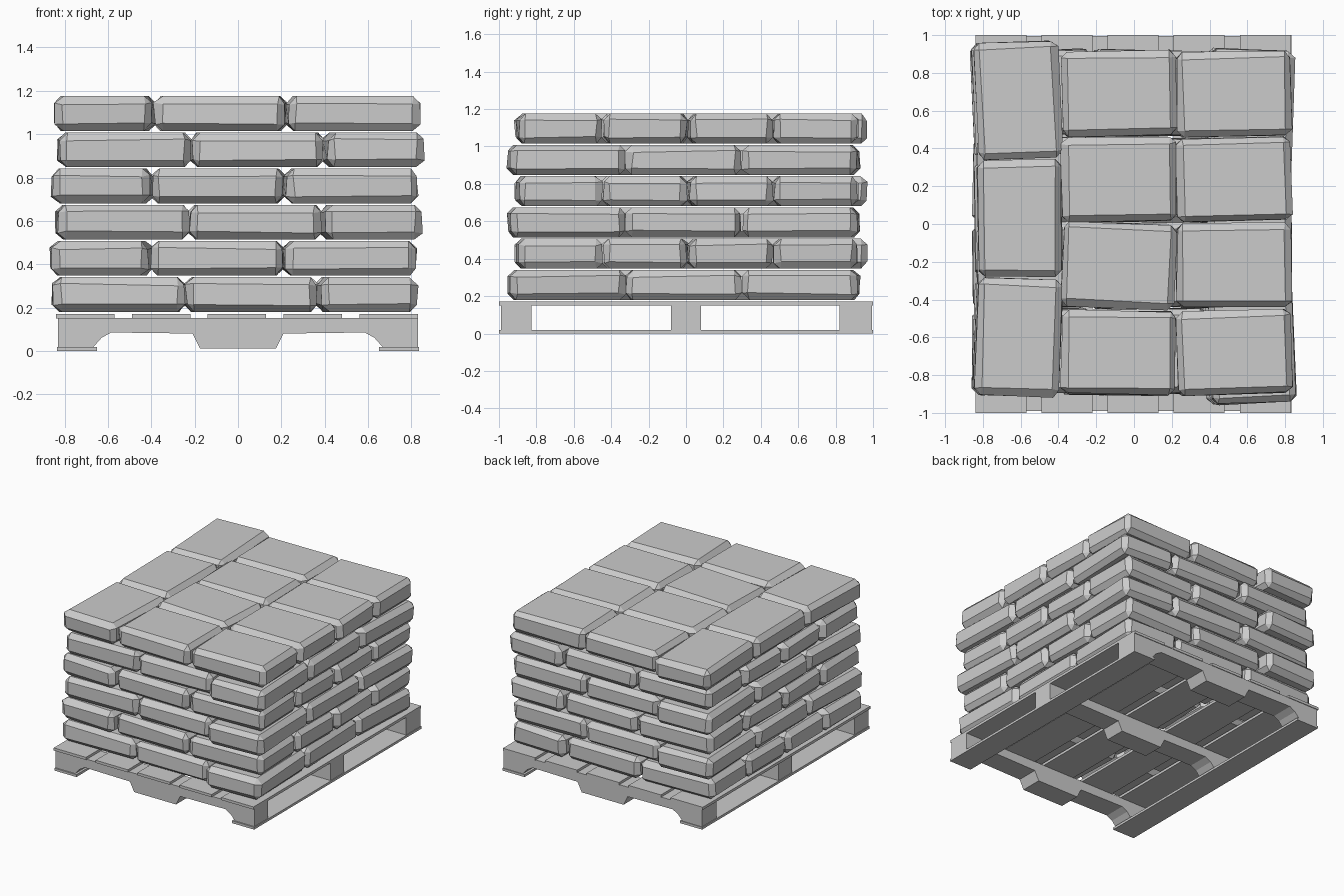
import bpy, bmesh, random
from math import radians
from mathutils import Matrix, Vector

if "Cube" in bpy.data.objects:
    bpy.data.objects.remove(bpy.data.objects["Cube"])

random.seed(4)


def finish(bm, name):
    bmesh.ops.recalc_face_normals(bm, faces=bm.faces)
    me = bpy.data.meshes.new(name)
    bm.to_mesh(me)
    bm.free()
    ob = bpy.data.objects.new(name, me)
    bpy.context.collection.objects.link(ob)
    return ob


def box(name, x0, x1, y0, y1, z0, z1):
    bm = bmesh.new()
    size = Matrix.Diagonal((x1 - x0, y1 - y0, z1 - z0, 1))
    mid = Matrix.Translation(((x0 + x1) / 2, (y0 + y1) / 2, (z0 + z1) / 2))
    bmesh.ops.create_cube(bm, size=1, matrix=mid @ size)
    return finish(bm, name)


# Pallet: five deck boards running front to back
for i in range(5):
    x = -0.705 + i * 0.35
    box("deck_board", x - 0.135, x + 0.135, -1, 1, 0.15, 0.17)

# Two thin runners under the outer feet
for s in (-1, 1):
    xs = sorted((s * 0.65, s * 0.835))
    box("bottom_runner", xs[0], xs[1], -1, 1, 0, 0.018)

# Three notched stringers, profile drawn as a half and mirrored
half = [(0.175, 0.01), (0.21, 0.08), (0.585, 0.085), (0.63, 0.06),
        (0.67, 0.015), (0.83, 0.015), (0.83, 0.152)]
profile = half + [(-x, z) for x, z in reversed(half)]
for y0, y1 in ((-0.99, -0.825), (-0.08, 0.08), (0.82, 0.995)):
    bm = bmesh.new()
    face = bm.faces.new([bm.verts.new((x, y0, z)) for x, z in profile])
    out = bmesh.ops.extrude_face_region(bm, geom=[face])
    verts = [v for v in out["geom"] if isinstance(v, bmesh.types.BMVert)]
    bmesh.ops.translate(bm, verts=verts, vec=(0, y1 - y0, 0))
    finish(bm, "stringer")


# One chamfered, slightly uneven bag
def bag(size, place):
    bm = bmesh.new()
    bmesh.ops.create_cube(bm, size=1, matrix=Matrix.Diagonal((*size, 1)))
    bmesh.ops.bevel(bm, geom=bm.edges[:], offset=0.034, segments=1,
                    affect='EDGES', profile=0.5)
    for v in bm.verts:
        v.co.x += random.uniform(-0.006, 0.006)
        v.co.y += random.uniform(-0.006, 0.006)
        if abs(v.co.z) < size[2] / 2 - 0.01:
            v.co.z += random.uniform(-0.006, 0.006)
    bm.transform(place)
    finish(bm, "bag")


# Layer pattern: x, y, turn in degrees, long side along y
pattern = [(-0.615, 0.655, 2.4, True), (-0.605, 0.03, 0.6, True),
           (-0.61, -0.6, -2.2, True)]
rows = [0.69, 0.235, -0.22, -0.68]
for x, turns in ((-0.08, (1, 1, -2.5, -1)), (0.53, (1, 1.5, 0, 2))):
    pattern += [(x, y, t, False) for y, t in zip(rows, turns)]

# Six layers, every other one turned half way round
shift = [-0.02, -0.015, 0, -0.01, 0.008, 0]
for i, dx in enumerate(shift):
    layer = Matrix.Translation((dx, 0.015 if i % 2 == 0 else 0, 0.26 + 0.167 * i))
    if i % 2 == 0:
        layer = layer @ Matrix.Rotation(radians(180), 4, 'Z')
    for x, y, turn, along_y in pattern:
        size = (0.445, 0.615, 0.16) if along_y else (0.605, 0.445, 0.16)
        local = Matrix.Translation((x, y, 0)) @ Matrix.Rotation(radians(turn), 4, 'Z')
        bag(size, layer @ local)
